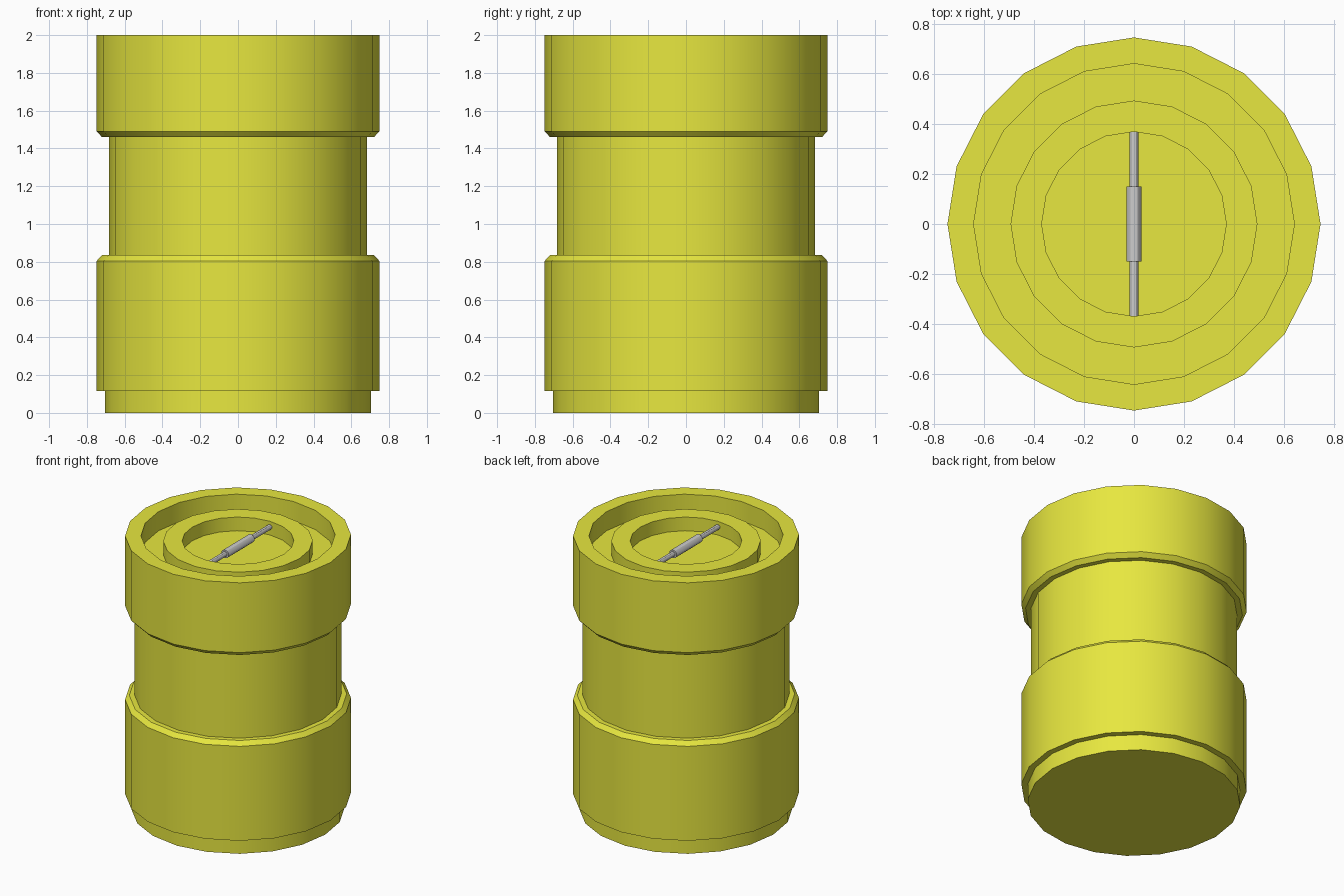
import bpy, bmesh
from math import cos, sin, tau, pi, radians

if "Cube" in bpy.data.objects:
    bpy.data.objects.remove(bpy.data.objects["Cube"])


def lathe(name, profile, sides, material=None):
    """Revolve (radius, z) points around z; both ends are capped."""
    bm = bmesh.new()
    rings = [[bm.verts.new((r * cos(tau * i / sides), r * sin(tau * i / sides), z))
              for i in range(sides)] for r, z in profile]
    for low, high in zip(rings, rings[1:]):
        for i in range(sides):
            j = (i + 1) % sides
            bm.faces.new((low[i], low[j], high[j], high[i]))
    bm.faces.new(rings[0][::-1])
    bm.faces.new(rings[-1])
    bmesh.ops.recalc_face_normals(bm, faces=bm.faces)
    mesh = bpy.data.meshes.new(name)
    bm.to_mesh(mesh)
    bm.free()
    obj = bpy.data.objects.new(name, mesh)
    bpy.context.collection.objects.link(obj)
    if material:
        mesh.materials.append(material)
    bpy.ops.object.select_all(action='DESELECT')
    obj.select_set(True)
    bpy.context.view_layer.objects.active = obj
    bpy.ops.object.shade_smooth_by_angle(angle=radians(30))
    return obj


yellow = bpy.data.materials.new("yellow_paint")
yellow.diffuse_color = (0.8, 0.8, 0.05, 1)
yellow.use_nodes = True
yellow.node_tree.nodes["Principled BSDF"].inputs["Base Color"].default_value = yellow.diffuse_color

# Canister body: foot, lower drum, neck, upper drum, recessed lid with raised collar
lathe("canister_body", [
    (0.705, 0.0), (0.705, 0.115), (0.748, 0.115), (0.748, 0.805),
    (0.72, 0.835), (0.684, 0.835), (0.684, 1.46), (0.72, 1.46),
    (0.748, 1.49), (0.748, 2.0), (0.643, 2.0), (0.643, 1.86),
    (0.495, 1.86), (0.495, 1.96), (0.37, 1.96), (0.37, 1.86)], 20, yellow)

# Carrying handle across the lid: thin bar with a thicker grip
handle = lathe("lid_handle", [
    (0.018, -0.37), (0.018, -0.15), (0.03, -0.15),
    (0.03, 0.15), (0.018, 0.15), (0.018, 0.37)], 12)
handle.rotation_euler.x = pi / 2
handle.location.z = 1.92
